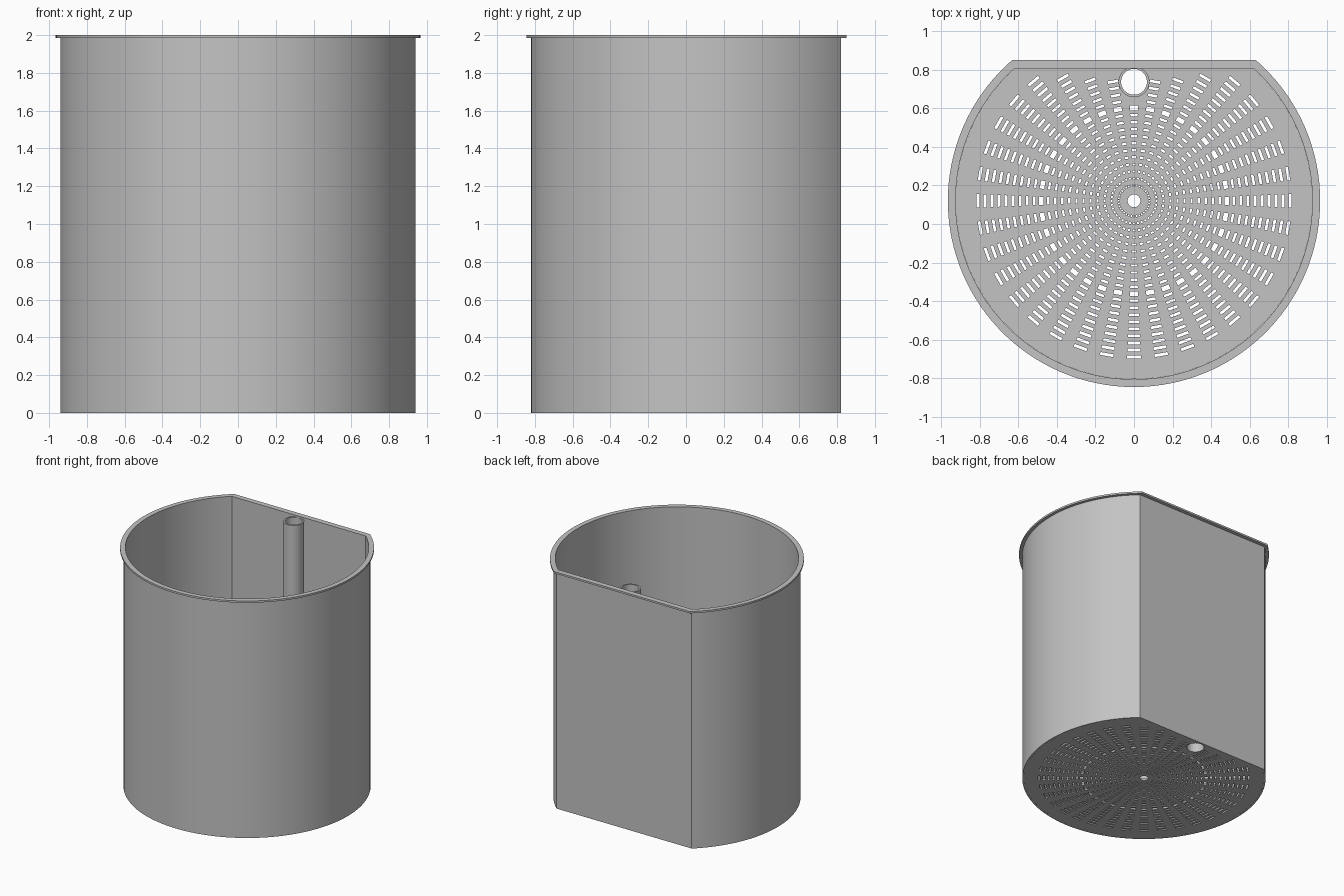
import bpy, bmesh, math

cube = bpy.data.objects.get("Cube")
if cube:
    bpy.data.objects.remove(cube, do_unlink=True)

CY = 0.12            # centre of the round part
FLOOR = 0.015        # floor thickness
TUBE_Y, TUBE_R, BORE_R = 0.737, 0.08, 0.067

grey = bpy.data.materials.new("plain grey")
grey.use_nodes = True
grey.diffuse_color = (0.55, 0.55, 0.55, 1)
grey.node_tree.nodes["Principled BSDF"].inputs["Base Color"].default_value = (0.55, 0.55, 0.55, 1)


def finish(bm, name, smooth=True):
    mesh = bpy.data.meshes.new(name)
    bm.to_mesh(mesh)
    bm.free()
    mesh.materials.append(grey)
    obj = bpy.data.objects.new(name, mesh)
    bpy.context.collection.objects.link(obj)
    if smooth:
        bpy.ops.object.select_all(action='DESELECT')
        obj.select_set(True)
        bpy.context.view_layer.objects.active = obj
        bpy.ops.object.shade_smooth_by_angle(angle=math.radians(30))
    return obj


def d_loop(radius, flat_y, steps=96):
    """Circle cut by a straight back edge, counter-clockwise."""
    a = math.asin((flat_y - CY) / radius)
    start, sweep = math.pi - a, math.pi + 2 * a
    return [(radius * math.cos(start + sweep * i / steps),
             CY + radius * math.sin(start + sweep * i / steps)) for i in range(steps + 1)]


def circle(radius, y, steps=48):
    return [(radius * math.cos(math.tau * i / steps),
             y + radius * math.sin(math.tau * i / steps)) for i in range(steps)]


def loft(name, sections):
    """Join outlines (points, z) into a closed ring-shaped shell."""
    bm = bmesh.new()
    rings = [[bm.verts.new((x, y, z)) for x, y in pts] for pts, z in sections]
    for low, high in zip(rings, rings[1:] + rings[:1]):
        n = len(low)
        for i in range(n):
            j = (i + 1) % n
            bm.faces.new((low[i], low[j], high[j], high[i]))
    bmesh.ops.recalc_face_normals(bm, faces=bm.faces)
    return finish(bm, name)


# Wall with its outward rim
outer, rim, inner = d_loop(0.94, 0.82), d_loop(0.965, 0.85), d_loop(0.925, 0.805)
loft("wall_and_rim", [(outer, 0), (outer, 1.985), (rim, 1.985), (rim, 2), (inner, 2), (inner, 0)])

# Open tube standing against the flat back
pipe, bore = circle(TUBE_R, TUBE_Y), circle(BORE_R, TUBE_Y)
loft("overflow_tube", [(pipe, 0), (pipe, 1.985), (bore, 1.985), (bore, 0)])

# Slotted floor: polar grid whose slot cells are left open
radii = [0.033]
for k in range(21):
    r = 0.08 + 0.0365 * k
    half = 0.012 if k == 11 else 0.005 + 0.0025 * k / 20
    radii += [r - half, r + half]
radii.append(0.925)
bm = bmesh.new()
grid = [[bm.verts.new((r * math.cos(math.radians(5 * s - 2.5)),
                       CY + r * math.sin(math.radians(5 * s - 2.5)), 0))
         for s in range(72)] for r in radii]


def is_slot(ring, sector):
    if ring % 2 == 0 or sector % 2:
        return False
    r, a = (radii[ring] + radii[ring + 1]) / 2, math.radians(5 * sector)
    x, y = r * math.cos(a), CY + r * math.sin(a)
    return y < 0.76 and math.hypot(x, y - TUBE_Y) > 0.1


for ring in range(len(radii) - 1):
    for s in range(72):
        if not is_slot(ring, s):
            t = (s + 1) % 72
            bm.faces.new((grid[ring][s], grid[ring + 1][s], grid[ring + 1][t], grid[ring][t]))
bmesh.ops.bisect_plane(bm, geom=bm.verts[:] + bm.edges[:] + bm.faces[:],
                       plane_co=(0, 0.806, 0), plane_no=(0, 1, 0), clear_outer=True)
floor = finish(bm, "slotted_floor", smooth=False)
thick = floor.modifiers.new("thickness", 'SOLIDIFY')
thick.thickness = FLOOR
thick.offset = 1

# Drain opening under the tube
bm = bmesh.new()
bmesh.ops.create_cone(bm, cap_ends=True, segments=48, radius1=BORE_R, radius2=BORE_R, depth=0.2)
bmesh.ops.translate(bm, verts=bm.verts, vec=(0, TUBE_Y, 0))
cutter = finish(bm, "drain_cutter", smooth=False)
cutter.hide_render = True
cutter.hide_set(True)
cut = floor.modifiers.new("drain", 'BOOLEAN')
cut.operation = 'DIFFERENCE'
cut.solver = 'EXACT'
cut.object = cutter
